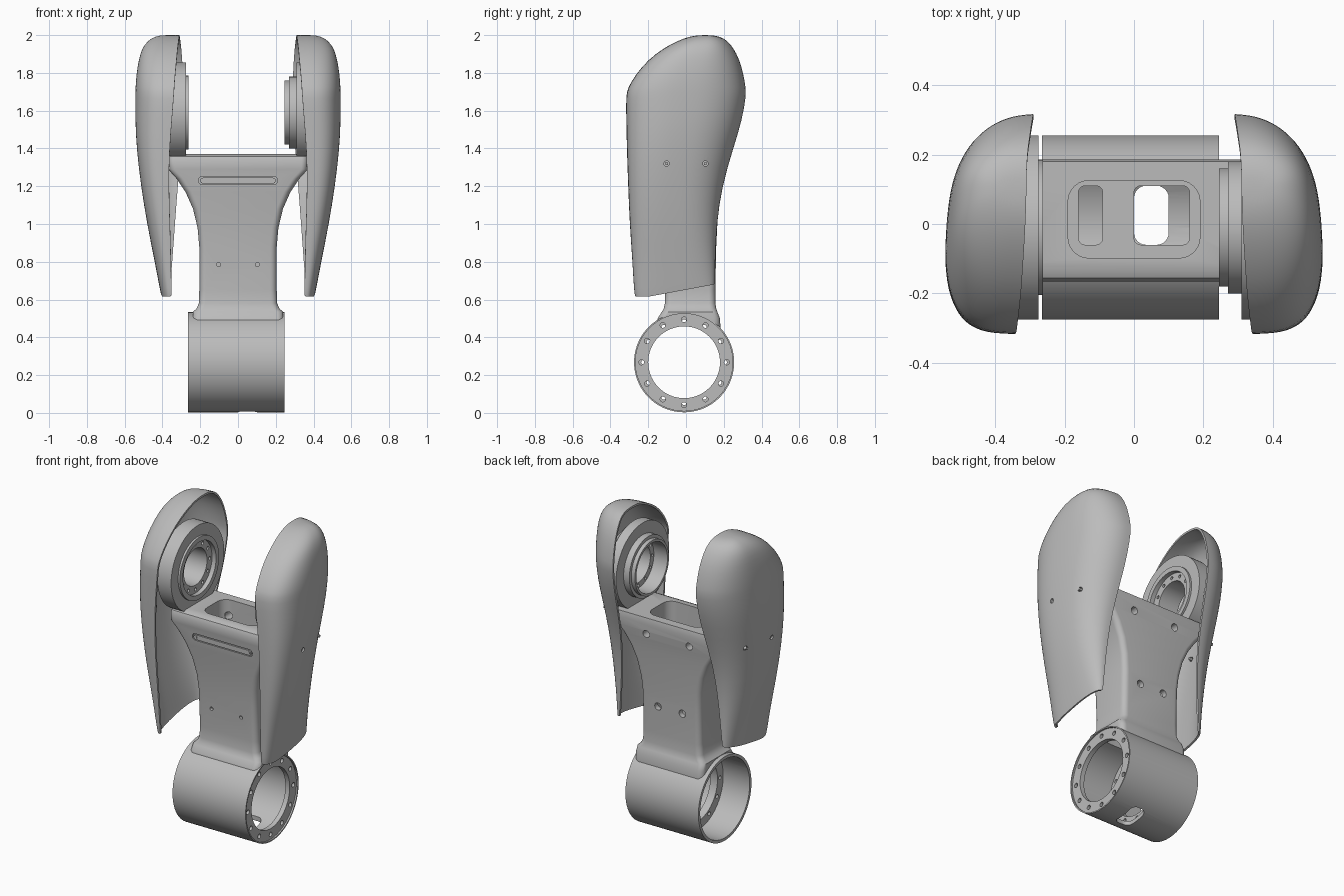
import bpy, bmesh, math
from mathutils import Matrix, Vector

cube = bpy.data.objects.get("Cube")
if cube:
    bpy.data.objects.remove(cube, do_unlink=True)

# One grey material for everything
grey = bpy.data.materials.new("satin grey")
grey.use_nodes = True
tone = (0.5, 0.5, 0.5, 1)
grey.diffuse_color = tone
grey.node_tree.nodes["Principled BSDF"].inputs["Base Color"].default_value = tone

AXIS_Y = -0.01
LOW_Z, TOP_Z = 0.268, 1.59


def finish(name, bm):
    bmesh.ops.recalc_face_normals(bm, faces=bm.faces)
    mesh = bpy.data.meshes.new(name)
    bm.to_mesh(mesh)
    bm.free()
    mesh.materials.append(grey)
    obj = bpy.data.objects.new(name, mesh)
    bpy.context.collection.objects.link(obj)
    return obj


def activate(obj):
    bpy.ops.object.select_all(action='DESELECT')
    obj.select_set(True)
    bpy.context.view_layer.objects.active = obj


def boolean(obj, tool, operation='DIFFERENCE'):
    activate(obj)
    mod = obj.modifiers.new("join", 'BOOLEAN')
    mod.operation, mod.object, mod.solver = operation, tool, 'EXACT'
    bpy.ops.object.modifier_apply(modifier=mod.name)
    bpy.data.objects.remove(tool, do_unlink=True)


def smooth(obj, angle=35):
    activate(obj)
    bpy.ops.object.shade_smooth_by_angle(angle=math.radians(angle))


def loft(name, rings, wrap=True, caps=True):
    bm = bmesh.new()
    rows = [[bm.verts.new(p) for p in ring] for ring in rings]
    n = len(rows[0])
    for a, b in zip(rows, rows[1:]):
        for i in range(n if wrap else n - 1):
            j = (i + 1) % n
            bm.faces.new((a[i], a[j], b[j], b[i]))
    if caps:
        bm.faces.new(rows[-1])
        if wrap:
            bm.faces.new(rows[0])
    return finish(name, bm)


def rounded_ring(x0, x1, y0, y1, z, r, steps=6):
    pts = []
    corners = ((x1 - r, y1 - r), (x0 + r, y1 - r), (x0 + r, y0 + r), (x1 - r, y0 + r))
    for q, (cx, cy) in enumerate(corners):
        for k in range(steps + 1):
            a = math.pi / 2 * (q + k / steps)
            pts.append((cx + r * math.cos(a), cy + r * math.sin(a), z))
    return pts


def rounded_box(x0, x1, y0, y1, z0, z1, r):
    return loft("cutter", [rounded_ring(x0, x1, y0, y1, z, r) for z in (z0, z1)])


def lathe(name, profile, z, side=1, steps=72):
    """Revolve a closed (x, radius) outline around the cross axis."""
    bm = bmesh.new()
    rows = []
    for k in range(steps):
        a = math.tau * k / steps
        rows.append([bm.verts.new((side * x, AXIS_Y + r * math.cos(a), z + r * math.sin(a)))
                     for x, r in profile])
    n = len(profile)
    for k in range(steps):
        a, b = rows[k], rows[(k + 1) % steps]
        for i in range(n):
            j = (i + 1) % n
            if profile[i][1] or profile[j][1]:
                bm.faces.new((a[i], a[j], b[j], b[i]))
    bmesh.ops.remove_doubles(bm, verts=bm.verts, dist=1e-5)
    return finish(name, bm)


def pins(name, centres, axis, radius, length):
    """Several small cylinders along one axis."""
    bm = bmesh.new()
    turn = Vector((0, 0, 1)).rotation_difference(Vector(axis)).to_matrix().to_4x4()
    for c in centres:
        bmesh.ops.create_cone(bm, cap_ends=True, segments=16, radius1=radius,
                              radius2=radius, depth=length,
                              matrix=Matrix.Translation(c) @ turn)
    return finish(name, bm)


def bolt_circle(x, radius, z, count=12):
    return [(x, AXIS_Y + radius * math.cos(math.tau * k / count),
             z + radius * math.sin(math.tau * k / count)) for k in range(count)]


# Flared neck: height, half width, front, back
NECK = [(.3, .235, -.19, .19), (.5, .24, -.15, .18), (.535, .238, -.128, .166),
        (.552, .22, -.118, .16), (.58, .207, -.112, .156), (.65, .205, -.11, .155),
        (.88, .205, -.122, .16), (.98, .214, -.13, .165), (1.08, .238, -.14, .17),
        (1.17, .278, -.15, .175), (1.24, .325, -.157, .18), (1.29, .37, -.162, .185),
        (1.335, .37, -.165, .185), (1.358, .37, -.155, .183), (1.37, .37, -.13, .18)]
frame = loft("arm_frame", [rounded_ring(-h, h, f, b, z, .035) for z, h, f, b in NECK])

# Lower sleeve joined to the neck, then bored out around two flanges
sleeve = lathe("sleeve", [(-.265, 0), (-.265, .265), (.245, .265), (.245, 0)], LOW_Z)
boolean(frame, sleeve, 'UNION')
bore = lathe("bore", [(-.3, 0), (-.3, .247), (-.08, .247), (-.08, .19), (-.03, .19),
                      (-.03, .24), (.205, .24), (.205, .19), (.235, .19),
                      (.235, .257), (.3, .257), (.3, 0)], LOW_Z)
boolean(frame, bore)

# Hollow neck and cable slots
boolean(frame, rounded_box(-.19, .19, -.098, .125, .56, 1.5, .06))
boolean(frame, rounded_box(-.16, -.09, -.06, .11, .4, .7, .02))
boolean(frame, rounded_box(0, .16, -.06, .11, .4, .7, .02))
boolean(frame, rounded_box(0, .1, -.06, .11, -.1, .15, .035))

# Bolt holes in flanges, back plate and front plate
boolean(frame, pins("holes", bolt_circle(.22, .226, LOW_Z), (1, 0, 0), .014, .05))
boolean(frame, pins("holes", bolt_circle(-.055, .215, LOW_Z), (1, 0, 0), .012, .1))
back = [(s * x, .17, z) for x, z in ((.15, 1.27), (.085, .82)) for s in (-1, 1)]
boolean(frame, pins("holes", back, (0, 1, 0), .023, .12))
front = [(s * .103, -.12, .785) for s in (-1, 1)]
boolean(frame, pins("holes", front, (0, 1, 0), .011, .08))

# Front stadium groove with its light bar and screws
groove = rounded_box(-.21, .21, -.022, .022, -.015, .015, .0215)
groove.data.transform(Matrix.Translation((0, -.156, 1.23)) @ Matrix.Rotation(math.pi / 2, 4, 'X'))
boolean(frame, groove)
smooth(frame)
bar = rounded_box(-.2, .2, -.015, .015, -.008, .008, .0145)
bar.name = "front_bar"
bar.data.transform(Matrix.Translation((0, -.149, 1.23)) @ Matrix.Rotation(math.pi / 2, 4, 'X'))
smooth(bar)
smooth(pins("bar_screws", [(s * .185, -.157, 1.23) for s in (-1, 1)], (0, 1, 0), .009, .008))

# Upper joint housings
right_joint = lathe("right_joint", [(.275, .265), (.37, .265), (.43, .2), (.43, .115),
                                    (.29, .115), (.29, .165), (.262, .165),
                                    (.262, .195), (.275, .195)], TOP_Z, -1)
boolean(right_joint, pins("holes", bolt_circle(-.29, .142, TOP_Z), (1, 0, 0), .01, .03))
left_joint = lathe("left_joint", [(.31, .265), (.37, .265), (.43, .2), (.43, .12),
                                  (.34, .12), (.34, .155), (.245, .155), (.245, .17),
                                  (.27, .17), (.27, .19), (.31, .19)], TOP_Z)
boolean(left_joint, pins("holes", bolt_circle(.34, .138, TOP_Z), (1, 0, 0), .009, .03))
smooth(right_joint)
smooth(left_joint)

# Side shells: height, front, back, outer, front rim, back rim
SHELL = [(.615, -.268, .15, .41, .352, .36), (.64, -.275, .152, .415, .352, .358),
         (.8, -.283, .155, .442, .355, .348), (1, -.298, .162, .48, .36, .335),
         (1.2, -.306, .19, .51, .367, .32), (1.4, -.313, .25, .532, .363, .302),
         (1.55, -.316, .297, .54, .35, .295), (1.68, -.318, .318, .54, .34, .29),
         (1.72, -.308, .316, .54, .338, .29), (1.79, -.268, .305, .536, .333, .292),
         (1.87, -.2, .283, .525, .325, .296), (1.93, -.12, .252, .508, .32, .3),
         (1.97, -.045, .22, .478, .315, .305), (1.993, .02, .18, .44, .312, .308),
         (2, .07, .13, .4, .31, .31)]


def shell(name, side, columns=22):
    rings = []
    for z, yf, yb, xo, xf, xb in SHELL:
        ring = []
        for k in range(columns + 1):
            u = k / columns
            a = math.pi * u
            power = .68 + .22 * u
            c = math.cos(a)
            y = (yf + yb) / 2 - (yb - yf) / 2 * math.copysign(abs(c) ** power, c)
            v = (y - yf) / (yb - yf)
            depth = xo - (xf + xb) / 2
            x = xf + (xb - xf) * v + depth * max(math.sin(a), 0) ** power
            lift = .065 * max(0, (y + .2) / .35) * max(0, 1 - (z - .615) / .3)
            ring.append((side * x, y, z + lift))
        rings.append(ring)
    obj = loft(name, rings, wrap=False)
    activate(obj)
    sub = obj.modifiers.new("soften", 'SUBSURF')
    sub.levels = sub.render_levels = 1
    wall = obj.modifiers.new("wall", 'SOLIDIFY')
    wall.thickness, wall.offset = .012, -1
    for mod in (sub, wall):
        bpy.ops.object.modifier_apply(modifier=mod.name)
    screws = [(side * .5, y, 1.32) for y in (-.103, .103)]
    boolean(obj, pins("holes", screws, (1, 0, 0), .014, .16))
    smooth(obj, 40)
    # Screw heads sunk in the shell wall
    smooth(pins(name + "_screws", [(side * (.508 - .1 * (y + .1)), y, z) for _, y, z in screws],
                (1, 0, 0), .009, .02))


shell("left_shell", 1)
shell("right_shell", -1)
